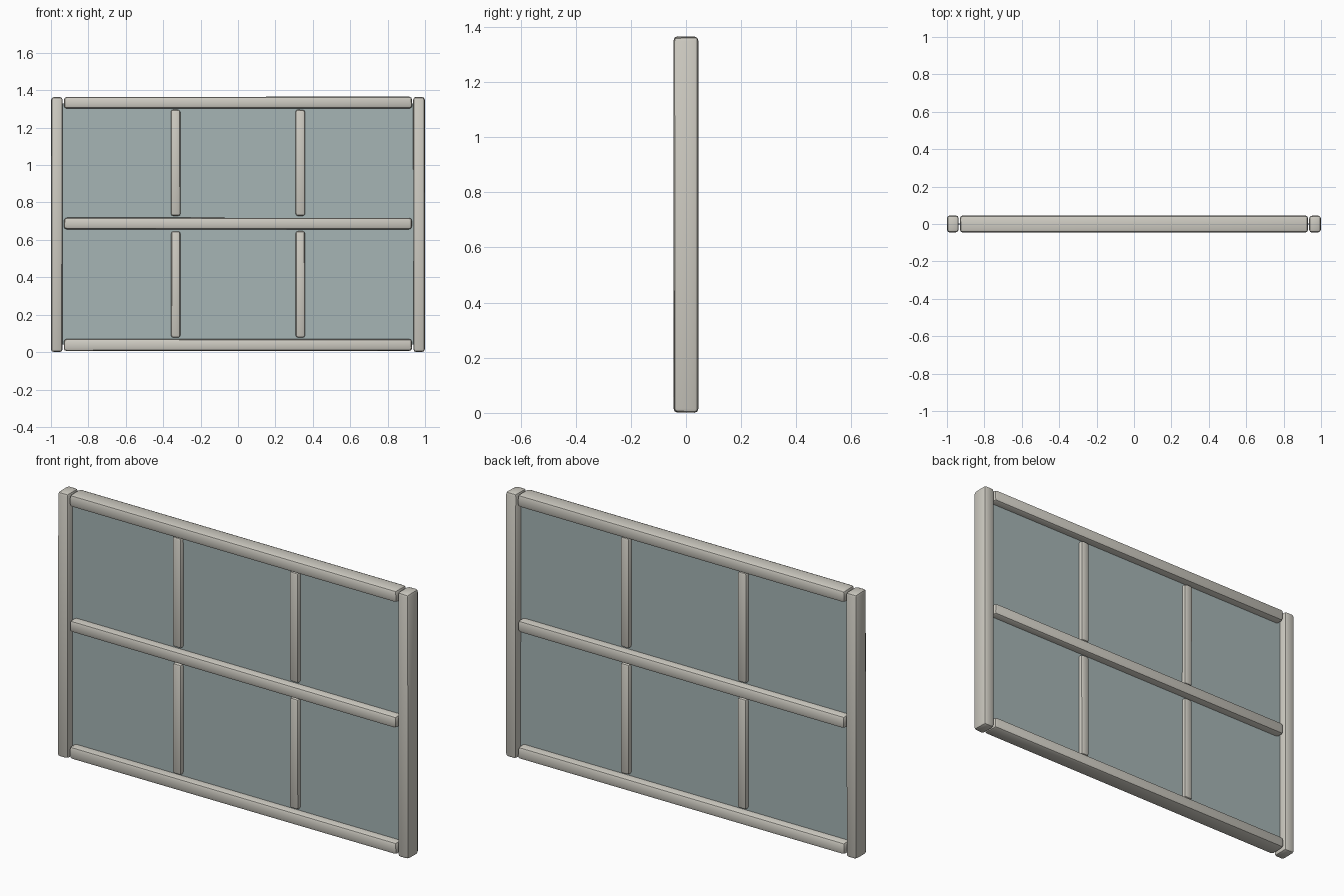
import bpy
import bmesh
import random
from mathutils import Vector

random.seed(4)
cube = bpy.data.objects.get("Cube")
if cube:
    bpy.data.objects.remove(cube)


def material(name, rgb):
    mat = bpy.data.materials.new(name)
    mat.use_nodes = True
    mat.diffuse_color = (*rgb, 1)
    mat.node_tree.nodes["Principled BSDF"].inputs["Base Color"].default_value = (*rgb, 1)
    return mat


paint = material("warm white paint", (0.62, 0.60, 0.54))
glass = material("grey blue glass", (0.38, 0.46, 0.46))


def box(name, low, high, mat, chamfer=0, wobble=0):
    """Box between two corners, slightly uneven, with rounded edges."""
    low, high = Vector(low), Vector(high)
    mid, size = (low + high) / 2, high - low
    bm = bmesh.new()
    bmesh.ops.create_cube(bm, size=1)
    for v in bm.verts:
        v.co = [c * s - (c > 0) * random.uniform(0, wobble)
                + (c < 0) * random.uniform(0, wobble) for c, s in zip(v.co, size)]
    if chamfer:
        bmesh.ops.bevel(bm, geom=bm.edges[:], offset=chamfer, segments=2,
                        profile=0.5, affect='EDGES')
    mesh = bpy.data.meshes.new(name)
    bm.to_mesh(mesh)
    bm.free()
    mesh.materials.append(mat)
    obj = bpy.data.objects.new(name, mesh)
    obj.location = mid
    bpy.context.collection.objects.link(obj)
    if chamfer:
        bpy.ops.object.select_all(action='DESELECT')
        obj.select_set(True)
        bpy.context.view_layer.objects.active = obj
        bpy.ops.object.shade_smooth_by_angle(angle=0.6)
    return obj


DEPTH = 0.046
HEIGHT = 1.365

# Side posts
for side, x in (("right", -0.968), ("left", 0.968)):
    box(side + "_post", (x - 0.032, -DEPTH, 0), (x + 0.032, DEPTH, HEIGHT),
        paint, 0.014, 0.003)

# Horizontal rails
for name, z in (("bottom", 0.038), ("middle", 0.688), ("top", 1.334)):
    box(name + "_rail", (-0.932, -DEPTH, z - 0.033), (0.932, DEPTH, z + 0.033),
        paint, 0.015, 0.003)

# Short glazing bars between the rails
for row, z in (("lower", 0.362), ("upper", 1.012)):
    for side, x in (("right", -0.333), ("left", 0.333)):
        box(f"{row}_{side}_glazing_bar", (x - 0.026, -0.026, z - 0.285),
            (x + 0.026, 0.026, z + 0.285), paint, 0.012, 0.002)

# Glass pane
box("glass_pane", (-0.94, -0.004, 0.04), (0.94, 0.004, 1.33), glass)
